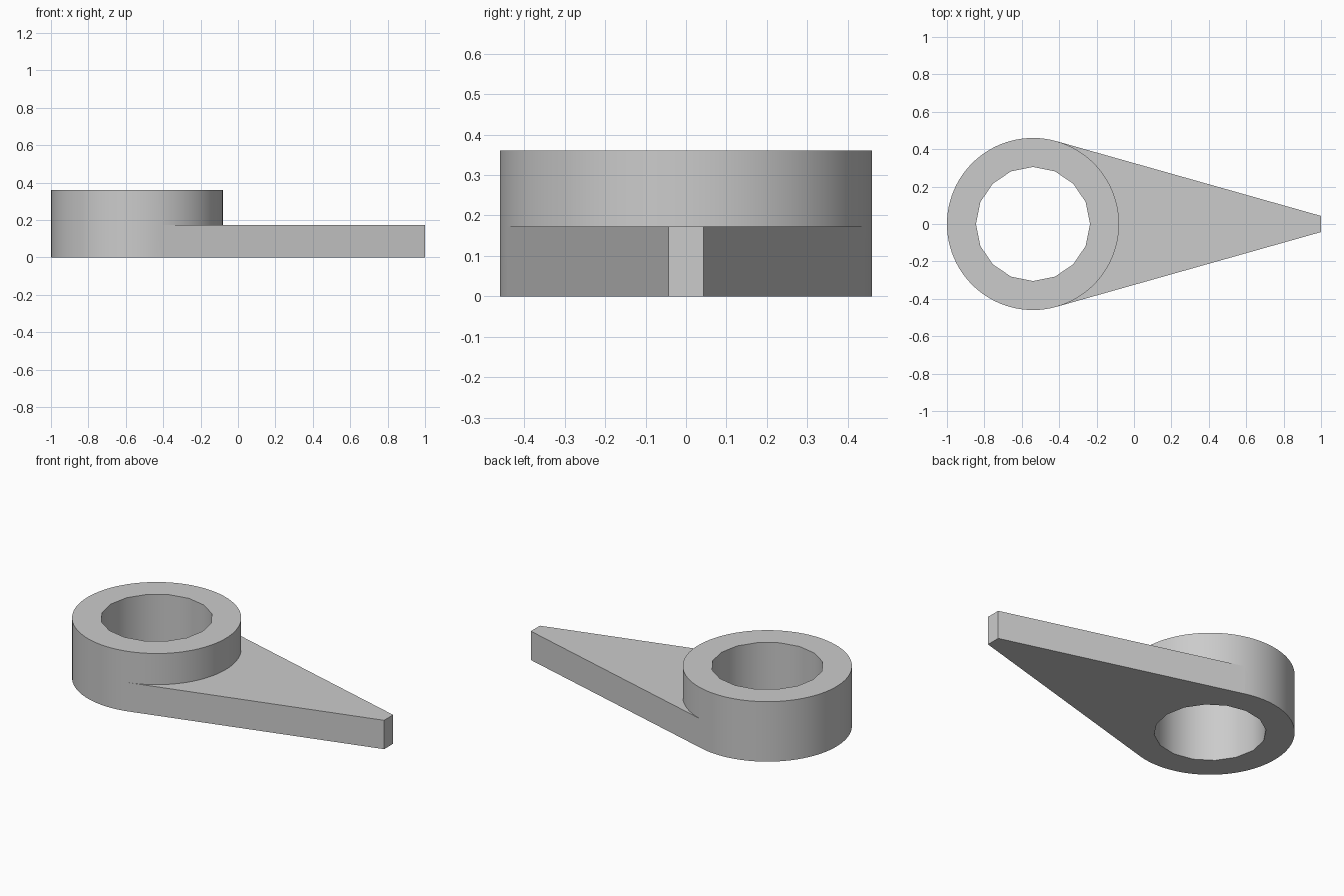
import bpy
import bmesh
from math import sin, cos, pi, atan2, acos, hypot

cube = bpy.data.objects.get("Cube")
if cube:
    bpy.data.objects.remove(cube, do_unlink=True)

CX, R, BORE = -0.54, 0.46, 0.305      # hub centre, outer and bore radius
HUB_H, ARM_H = 0.36, 0.173            # heights of hub and arm
TIP_X, TIP_Y = 1.0, 0.043             # blunt end of the arm

# Angle at which the arm sides touch the hub tangentially
dx = TIP_X - CX
tangent = atan2(TIP_Y, dx) + acos(R / hypot(dx, TIP_Y))

grey = bpy.data.materials.new("light grey")
grey.use_nodes = True
colour = (0.6, 0.6, 0.6, 1)
grey.diffuse_color = colour
grey.node_tree.nodes["Principled BSDF"].inputs["Base Color"].default_value = colour

bm = bmesh.new()


def arc(radius, start, end, count, z):
    """Vertices on an arc about the hub axis, end point excluded."""
    step = (end - start) / count
    return [bm.verts.new((CX + radius * cos(start + i * step),
                          radius * sin(start + i * step), z)) for i in range(count)]


def wall(low, high):
    """Closed band of quads between two loops."""
    for i in range(len(low)):
        j = (i + 1) % len(low)
        bm.faces.new((low[i], low[j], high[j], high[i]))


def loop_edges(loop):
    return [bm.edges.get((loop[i - 1], loop[i])) for i in range(len(loop))]


def hub_circle(z):
    """Hub outline split into the free arc and the arc above the arm."""
    free = arc(R, tangent, 2 * pi - tangent, 56, z)
    covered = arc(R, -tangent, tangent, 40, z)
    return free, covered


# Loops: hub top, hub at arm height, and the teardrop outline at the base
top_free, top_covered = hub_circle(HUB_H)
mid_free, mid_covered = hub_circle(ARM_H)
base_free = arc(R, tangent, 2 * pi - tangent, 56, 0)
base_free += arc(R, -tangent, tangent, 1, 0)
tip_low = [bm.verts.new((TIP_X, s * TIP_Y, 0)) for s in (-1, 1)]
tip_high = [bm.verts.new((TIP_X, s * TIP_Y, ARM_H)) for s in (-1, 1)]
base = base_free + tip_low
bore_low = arc(BORE, 0, 2 * pi, 16, 0)
bore_high = arc(BORE, 0, 2 * pi, 16, HUB_H)

# Hub walls, arm walls and bore
wall(mid_free + mid_covered, top_free + top_covered)
wall(base, mid_free + mid_covered[:1] + tip_high)
wall(bore_low, bore_high)

# Arm top, hub top and underside
bm.faces.new(mid_covered + [mid_free[0]] + tip_high[::-1])
for outer, inner in ((top_free + top_covered, bore_high), (base, bore_low)):
    bmesh.ops.triangle_fill(bm, use_beauty=True, use_dissolve=False,
                            edges=loop_edges(outer) + loop_edges(inner))
bmesh.ops.recalc_face_normals(bm, faces=bm.faces[:])

mesh = bpy.data.meshes.new("lever_arm_with_hub")
bm.to_mesh(mesh)
bm.free()
mesh.materials.append(grey)
lever = bpy.data.objects.new("lever_arm_with_hub", mesh)
bpy.context.collection.objects.link(lever)

# Smooth hub and bore, flat arm
bpy.ops.object.select_all(action='DESELECT')
lever.select_set(True)
bpy.context.view_layer.objects.active = lever
bpy.ops.object.shade_smooth_by_angle(angle=pi / 6)
for face in mesh.polygons:
    if face.center.x > 0 or abs(face.normal.z) > 0.9:
        face.use_smooth = False
